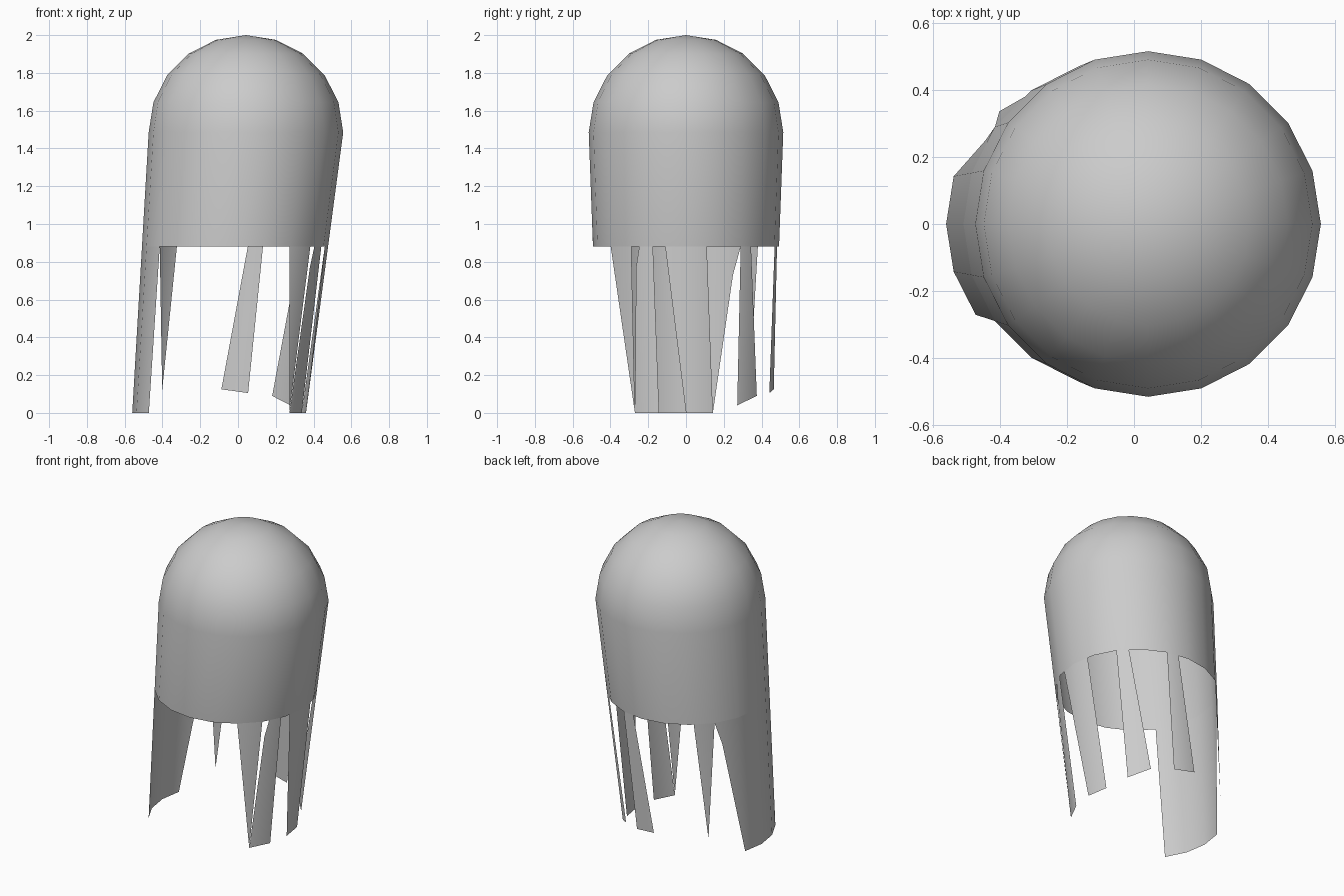
import bpy, bmesh, math
from mathutils import Vector

old = bpy.data.objects.get("Cube")
if old:
    bpy.data.objects.remove(old, do_unlink=True)

SIDES = 20
STEP = 360 / SIDES
R_DOME, R_HEM = 0.515, 0.46      # radius at the dome base and at the ground
X_DOME, X_HEM = 0.042, -0.10     # the skirt leans sideways towards the ground
Z_DOME, Z_RIM = 1.485, 0.88

grey = bpy.data.materials.new("plain grey")
grey.use_nodes = True
grey.diffuse_color = (0.6, 0.6, 0.6, 1)
grey.node_tree.nodes["Principled BSDF"].inputs["Base Color"].default_value = (0.6, 0.6, 0.6, 1)


def axis_x(z):
    return X_HEM + (X_DOME - X_HEM) * z / Z_DOME


def corner(index, z):
    """Point on one of the skirt's vertical edges."""
    a = math.radians(index * STEP)
    r = R_HEM + (R_DOME - R_HEM) * z / Z_DOME
    return Vector((axis_x(z) + r * math.cos(a), r * math.sin(a), z))


def on_skirt(angle, z):
    """Point on the faceted skirt at any angle and height."""
    i = math.floor(angle / STEP)
    return corner(i, z).lerp(corner(i + 1, z), angle / STEP - i)


def finish(name, bm):
    mesh = bpy.data.meshes.new(name)
    bm.to_mesh(mesh)
    bm.free()
    mesh.materials.append(grey)
    mesh.shade_smooth()
    obj = bpy.data.objects.new(name, mesh)
    bpy.context.collection.objects.link(obj)
    return obj


# Domed top with the unbroken upper skirt, open underneath
bm = bmesh.new()
bmesh.ops.create_uvsphere(bm, u_segments=SIDES, v_segments=SIDES // 2, radius=R_DOME)
bmesh.ops.delete(bm, geom=[v for v in bm.verts if v.co.z < -0.01], context='VERTS')
bmesh.ops.translate(bm, verts=bm.verts, vec=(X_DOME, 0, Z_DOME))
rim = [e for e in bm.edges if e.is_boundary]
extruded = bmesh.ops.extrude_edge_only(bm, edges=rim)["geom"]
for v in (g for g in extruded if isinstance(g, bmesh.types.BMVert)):
    index = round(math.degrees(math.atan2(v.co.y, v.co.x - X_DOME)) / STEP)
    v.co = corner(index, Z_RIM)
bmesh.ops.recalc_face_normals(bm, faces=bm.faces)
finish("domed_body", bm)


def strip(name, *faces):
    """Hanging piece of skirt; each face lists (angle, height) corners."""
    bm = bmesh.new()
    for pts in faces:
        f = bm.faces.new([bm.verts.new(on_skirt(a, z)) for a, z in pts])
        f.normal_update()
        c = f.calc_center_median()
        if f.normal.dot(Vector((c.x - axis_x(c.z), c.y, 0))) < 0:
            f.normal_flip()
    bmesh.ops.remove_doubles(bm, verts=bm.verts, dist=0.0005)
    obj = finish(name, bm)
    # Rounded shading that carries on from the body
    obj.data.normals_split_custom_set_from_vertices(
        [Vector((v.co.x - axis_x(v.co.z), v.co.y, 0)).normalized() for v in obj.data.vertices])


T = Z_RIM
# Wide panel reaching the ground
strip("wide_panel",
      *[[(a, T), (a + STEP, T), (a + STEP, 0), (a, 0)] for a in (162, 180, 198)],
      [(144, T), (162, T), (162, 0), (149, 0.73)])
# Pointed scraps
strip("back_point", [(129, T), (144, T), (133, 0.12)])
strip("front_point", [(-54, T), (-36, T), (-36, 0)])
# Ragged strips
strip("front_strip", [(-36, 0), (-33, 0.77), (-30.5, T), (-21, T), (-18, 0)])
strip("side_strip", [(-13, T), (0, T), (0, 0)],
      [(0, T), (13, T), (18, 0), (0, 0)])
strip("rear_side_strip", [(36, T), (45, T), (54, 0.09), (36, 0.04)])
strip("back_strip", [(72.5, T), (82, T), (90, 0.125), (72, 0.105)])
